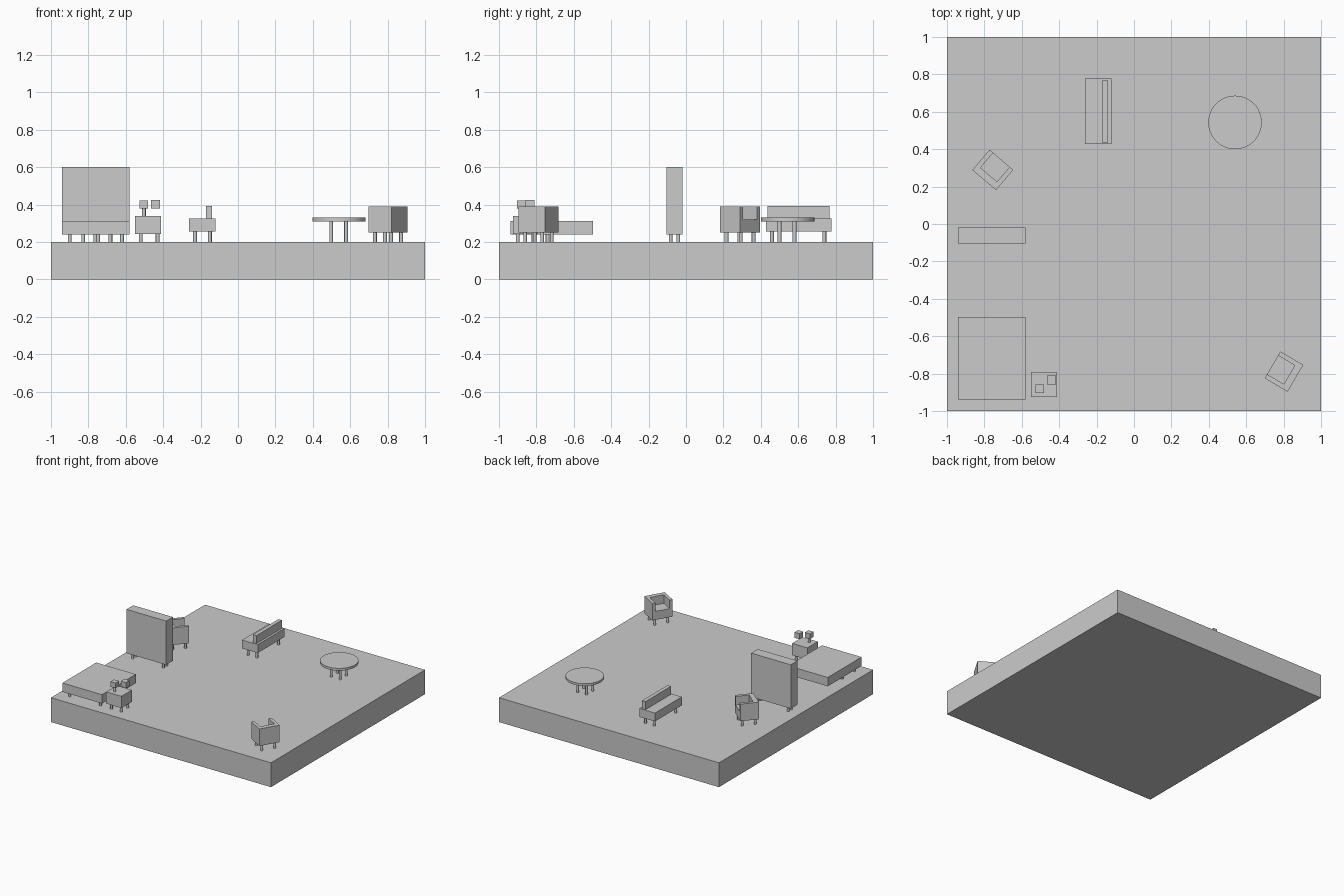
import bpy
import math
from mathutils import Matrix, Vector

if "Cube" in bpy.data.objects:
    bpy.data.objects.remove(bpy.data.objects["Cube"])

FLOOR = 0.2


def box(name, x0, x1, y0, y1, z0, z1, frame=None):
    bpy.ops.mesh.primitive_cube_add(size=1)
    o = bpy.context.object
    o.name = name
    o.data.transform(Matrix.Diagonal((x1 - x0, y1 - y0, z1 - z0, 1)))
    o.data.transform(Matrix.Translation(((x0 + x1) / 2, (y0 + y1) / 2, (z0 + z1) / 2)))
    if frame:
        o.matrix_world = frame
    return o


def cyl(name, x, y, z0, z1, r, sides=16):
    bpy.ops.mesh.primitive_cylinder_add(vertices=sides, radius=r, depth=z1 - z0,
                                        location=(x, y, (z0 + z1) / 2))
    o = bpy.context.object
    o.name = name
    bpy.ops.object.shade_smooth_by_angle(angle=math.radians(40))
    return o


def legs(name, xs, ys, top, frame=Matrix.Identity(4)):
    for x in xs:
        for y in ys:
            p = frame @ Vector((x, y, 0))
            cyl(name + "_leg", p.x, p.y, FLOOR, top, 0.01)


# Armchair opening toward local +x
def armchair(name, cx, cy, angle):
    f = Matrix.Translation((cx, cy, 0)) @ Matrix.Rotation(math.radians(angle), 4, 'Z')
    d, w, arm, back = 0.071, 0.083, 0.025, 0.038
    box(name + "_seat", -d, d, -w, w, 0.25, 0.32, f)
    box(name + "_back", -d, -d + back, -w, w, 0.32, 0.39, f)
    for s in (-1, 1):
        ys = sorted((s * w, s * (w - arm)))
        box(name + "_arm", -d + back, d, ys[0], ys[1], 0.32, 0.39, f)
    legs(name, (-0.05, 0.05), (-0.053, 0.053), 0.25, f)


# Floor slab
box("floor", -1, 1, -1, 1, 0, FLOOR)

# Wardrobe
box("wardrobe", -0.94, -0.58, -0.105, -0.018, 0.24, 0.6)
legs("wardrobe", (-0.9, -0.62), (-0.082, -0.041), 0.24)

# Bed
box("bed", -0.94, -0.58, -0.937, -0.498, 0.24, 0.313)
legs("bed", (-0.9, -0.62), (-0.9, -0.74), 0.24)

# Nightstand with two small blocks, one on a stem
box("nightstand", -0.55, -0.412, -0.925, -0.79, 0.243, 0.34)
legs("nightstand", (-0.52, -0.43), (-0.9, -0.815), 0.243)
cyl("lamp_stem", -0.503, -0.88, 0.34, 0.385, 0.01)
box("lamp_block", -0.526, -0.48, -0.904, -0.858, 0.38, 0.422)
box("small_block", -0.465, -0.418, -0.858, -0.811, 0.38, 0.425)

# Sofa with an inset backrest
box("sofa_seat", -0.262, -0.12, 0.428, 0.777, 0.257, 0.326)
box("sofa_back", -0.17, -0.138, 0.437, 0.768, 0.326, 0.392)
legs("sofa", (-0.23, -0.15), (0.46, 0.74), 0.257)

# Round table
cyl("table_top", 0.54, 0.543, 0.311, 0.33, 0.143, 48)
legs("table", (0.498, 0.578), (0.5, 0.58), 0.311)

# Armchairs
armchair("left_armchair", -0.755, 0.289, 49.5)
armchair("right_armchair", 0.802, -0.789, 149.5)
